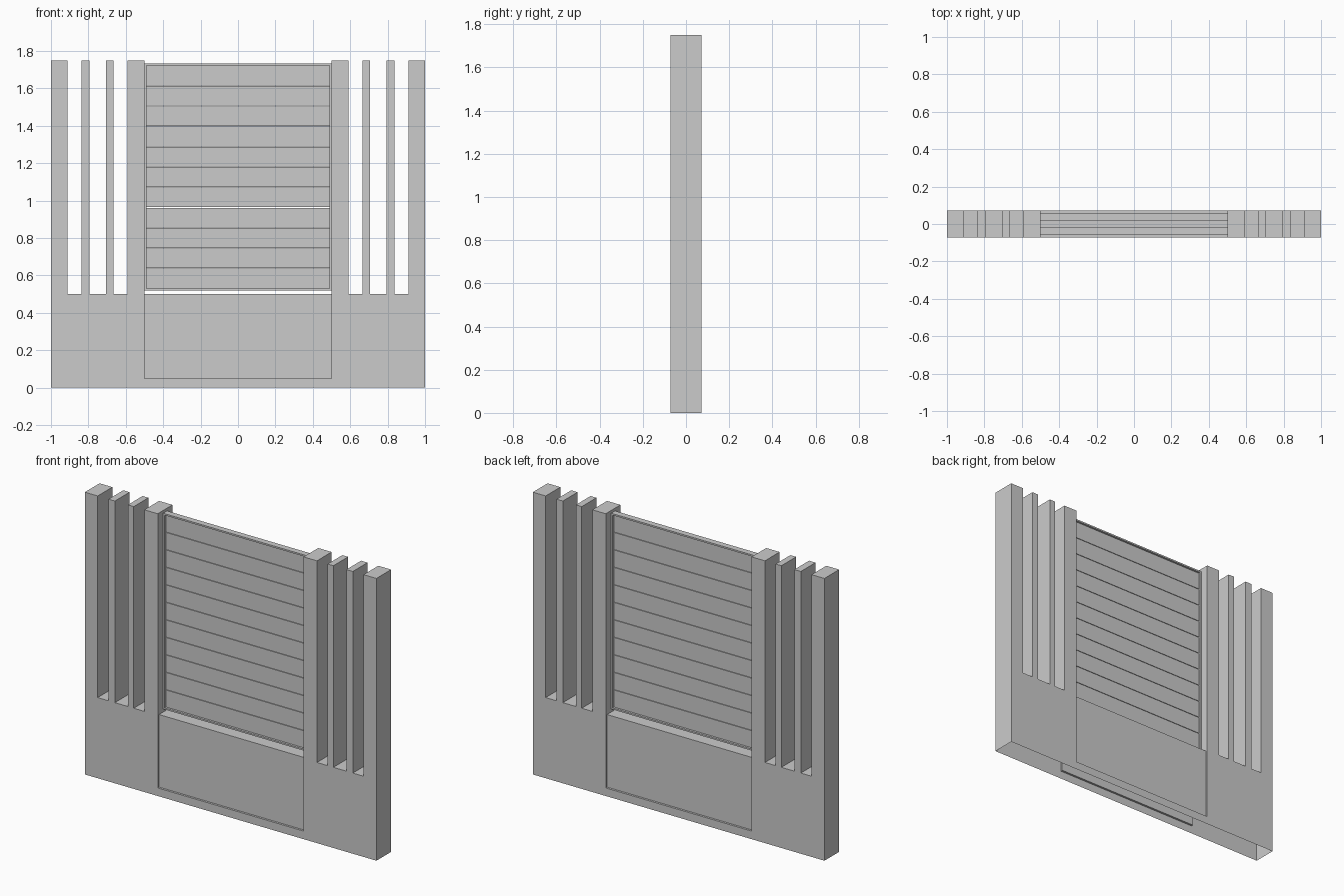
import bpy, bmesh

if "Cube" in bpy.data.objects:
    bpy.data.objects.remove(bpy.data.objects["Cube"])

D = 0.072    # half depth of the surround
P = 0.059    # half depth of the lower panel
H, BASE, SILL = 1.75, 0.5, 0.05


def make_object(name, bm):
    bmesh.ops.remove_doubles(bm, verts=bm.verts, dist=1e-5)
    bmesh.ops.recalc_face_normals(bm, faces=bm.faces)
    me = bpy.data.meshes.new(name)
    bm.to_mesh(me)
    bm.free()
    ob = bpy.data.objects.new(name, me)
    bpy.context.collection.objects.link(ob)
    return ob


def face(bm, pts):
    bm.faces.new([bm.verts.new(p) for p in pts])


def add_box(bm, x0, x1, y0, y1, z0, z1):
    verts = bmesh.ops.create_cube(bm, size=1)["verts"]
    for v in verts:
        v.co = (x1 if v.co.x > 0 else x0,
                y1 if v.co.y > 0 else y0,
                z1 if v.co.z > 0 else z0)


# Surround: hollow shell, open underneath, with comb-like posts on both sides
posts = [(0.5, 0.592), (0.665, 0.705), (0.794, 0.838), (0.912, 1.0)]
edge = [(0.5, BASE)]
for i, (a, b) in enumerate(posts):
    if i:
        edge.append((a, BASE))
    edge += [(a, H), (b, H)]
    edge.append((b, BASE if i < 3 else 0))
outline = edge + [(0.5, 0), (0.5, SILL)]

bm = bmesh.new()
for sx in (-1, 1):
    for (xa, za), (xb, zb) in zip(edge, edge[1:]):
        face(bm, [(sx * xa, -D, za), (sx * xb, -D, zb),
                  (sx * xb, D, zb), (sx * xa, D, za)])
    for sy in (-1, 1):
        face(bm, [(sx * x, sy * D, z) for x, z in outline])
        # side wall of the shallow recess
        face(bm, [(sx * 0.5, sy * D, SILL), (sx * 0.5, sy * P, SILL),
                  (sx * 0.5, sy * P, BASE), (sx * 0.5, sy * D, BASE)])
for sy in (-1, 1):
    # strip below the recess, and the recess floor
    face(bm, [(-0.5, sy * D, 0), (0.5, sy * D, 0),
              (0.5, sy * D, SILL), (-0.5, sy * D, SILL)])
    face(bm, [(-0.5, sy * D, SILL), (0.5, sy * D, SILL),
              (0.5, sy * P, SILL), (-0.5, sy * P, SILL)])
    # recessed lower panel
    face(bm, [(-0.5, sy * P, SILL), (0.5, sy * P, SILL),
              (0.5, sy * P, BASE), (-0.5, sy * P, BASE)])
# ledge on top of the lower panel
face(bm, [(-0.5, -P, BASE), (0.5, -P, BASE), (0.5, P, BASE), (-0.5, P, BASE)])
make_object("surround", bm)

# Thin frame of the slatted screen
F, Z0, Z1, W = 0.019, 0.519, 1.733, 0.01
bm = bmesh.new()
for s in (-1, 1):
    xs = sorted((s * 0.5, s * (0.5 - W)))
    add_box(bm, xs[0], xs[1], -F, F, Z0, Z1)
for z in (Z0, Z1 - W):
    add_box(bm, -0.5 + W, 0.5 - W, -F, F, z, z + W)
make_object("screen_frame", bm)

# Horizontal slats
N, gap = 11, 0.003
step = (Z1 - Z0 - 2 * W) / N
bm = bmesh.new()
for i in range(N):
    z = Z0 + W + i * step
    add_box(bm, -0.5 + W, 0.5 - W, -0.008, 0.008, z + gap / 2, z + step - gap / 2)
make_object("screen_slats", bm)
